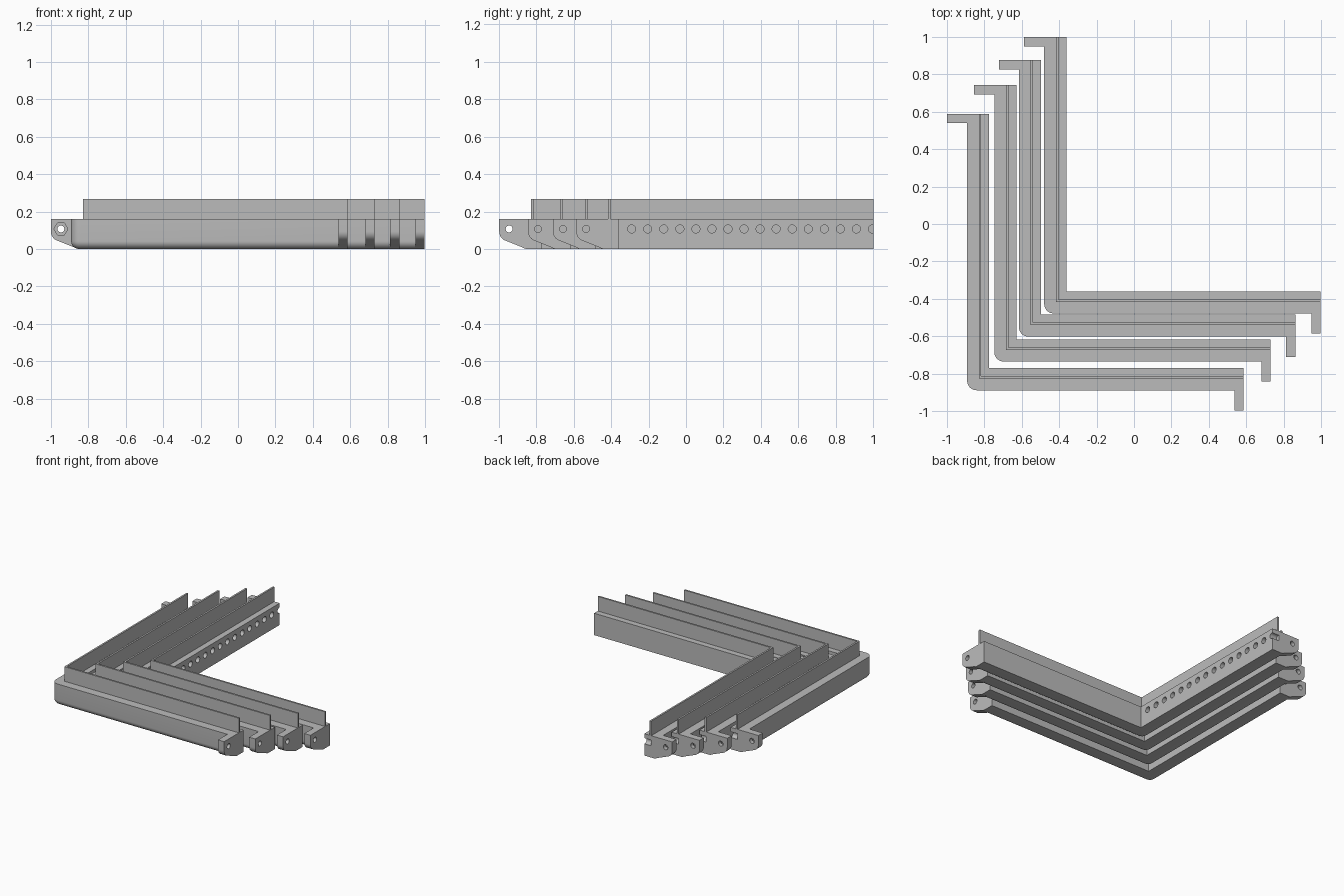
import bpy, bmesh, math
from mathutils import Matrix, Vector

if "Cube" in bpy.data.objects:
    bpy.data.objects.remove(bpy.data.objects["Cube"])

LEN, WID, H = 1.478, 0.118, 0.16      # arm length, arm width, body height
TOP = 0.267                           # top of the upright rib
RC, RF = 0.05, 0.042                  # corner radius, lower edge radius
TAB_T, TAB_L = 0.05, 0.108            # tab thickness and reach
ORIGINS = [(-0.892, -0.889), (-0.747, -0.735), (-0.615, -0.602), (-0.48, -0.478)]

grey = bpy.data.materials.new("grey plastic")
grey.diffuse_color = (0.5, 0.5, 0.5, 1)
grey.use_nodes = True
grey.node_tree.nodes["Principled BSDF"].inputs["Base Color"].default_value = grey.diffuse_color


def finish(name, bm):
    bmesh.ops.recalc_face_normals(bm, faces=bm.faces)
    me = bpy.data.meshes.new(name)
    bm.to_mesh(me)
    bm.free()
    me.materials.append(grey)
    ob = bpy.data.objects.new(name, me)
    bpy.context.collection.objects.link(ob)
    return ob


def loft(name, rings):
    """Closed solid from equal-length rings of points."""
    bm = bmesh.new()
    vs = [[bm.verts.new(p) for p in r] for r in rings]
    n = len(rings[0])
    for a, b in zip(vs, vs[1:]):
        for i in range(n):
            j = (i + 1) % n
            bm.faces.new((a[i], a[j], b[j], b[i]))
    bm.faces.new(vs[0][::-1])
    bm.faces.new(vs[-1])
    return finish(name, bm)


def cylinder(bm, center, axis, r, depth, sides, spin=0.0):
    rot = Vector(axis).to_track_quat('Z', 'Y').to_matrix().to_4x4()
    m = Matrix.Translation(center) @ rot @ Matrix.Rotation(spin, 4, 'Z')
    bmesh.ops.create_cone(bm, cap_ends=True, segments=sides, radius1=r,
                          radius2=r, depth=depth, matrix=m)


def cut(ob, bm):
    cutter = finish("cutter", bm)
    cutter.hide_render = True
    mod = ob.modifiers.new("cut", 'BOOLEAN')
    mod.operation, mod.solver, mod.object = 'DIFFERENCE', 'EXACT', cutter
    activate(ob)
    bpy.ops.object.modifier_apply(modifier="cut")
    bpy.data.objects.remove(cutter)


def activate(ob):
    bpy.ops.object.select_all(action='DESELECT')
    ob.select_set(True)
    bpy.context.view_layer.objects.active = ob


def outline(d, z):
    """L-shaped plan with a rounded outer corner, outer side moved in by d."""
    pts = [(WID, WID), (WID, LEN), (d, LEN)]
    r = RC - d
    for i in range(9):
        a = math.pi + i / 8 * math.pi / 2
        pts.append((RC + r * math.cos(a), RC + r * math.sin(a)))
    pts += [(LEN, d), (LEN, WID)]
    return [(x, y, z) for x, y in pts]


# L-shaped body with rounded lower outer edge
rings = []
for i in range(9):
    a = i / 8 * math.pi / 2
    rings.append(outline(RF * (1 - math.sin(a)), RF * (1 - math.cos(a))))
rings.append(outline(0, H))
body = loft("angle_body", rings)

# Row of blind sockets on the inner face of one arm
bm = bmesh.new()
for k in range(16):
    cylinder(bm, (WID, 0.188 + 0.0857 * k, 0.107), (1, 0, 0), 0.0215, 0.11, 24)
cut(body, bm)

# Upright rib along the middle of the body
a, b = 0.062, 0.075
plan = [(a, a), (LEN, a), (LEN, b), (b, b), (b, LEN), (a, LEN)]
rib = loft("upright_rib", [[(x, y, z) for x, y in plan] for z in (H, TOP)])

# End tab: rounded nose, sloping underside, bolt hole and hexagonal nut pocket
prof = [(0, H), (-TAB_L, H)]
for i in range(9):
    t = math.pi + i / 8 * math.radians(63)
    prof.append((-TAB_L + 0.052 + 0.052 * math.cos(t), 0.093 + 0.052 * math.sin(t)))
prof += [(0.037, 0), (0, RF)]


def make_tab(name, swap):
    def at(x, y, z):
        return (y, x, z) if swap else (x, y, z)
    tab = loft(name, [[at(x, y, z) for x, z in prof] for y in (LEN - TAB_T, LEN)])
    bm = bmesh.new()
    cylinder(bm, at(-0.055, LEN, 0.107), at(0, 1, 0), 0.0185, 0.2, 24)
    cut(tab, bm)
    bm = bmesh.new()
    # the track axis leaves a corner of the hexagon pointing up
    cylinder(bm, at(-0.055, LEN - TAB_T, 0.107), at(0, 1, 0), 0.037, 0.04, 6,
             0 if swap else math.pi / 2)
    cut(tab, bm)
    return tab


parts = [body, rib, make_tab("back_tab", False), make_tab("side_tab", True)]
for ob in parts:
    activate(ob)
    bpy.ops.object.shade_smooth_by_angle(angle=math.radians(30))

# Four nested copies
for n, (ox, oy) in enumerate(ORIGINS):
    for ob in parts:
        c = ob
        if n:
            c = ob.copy()
            bpy.context.collection.objects.link(c)
        c.location = (ox, oy, 0)
